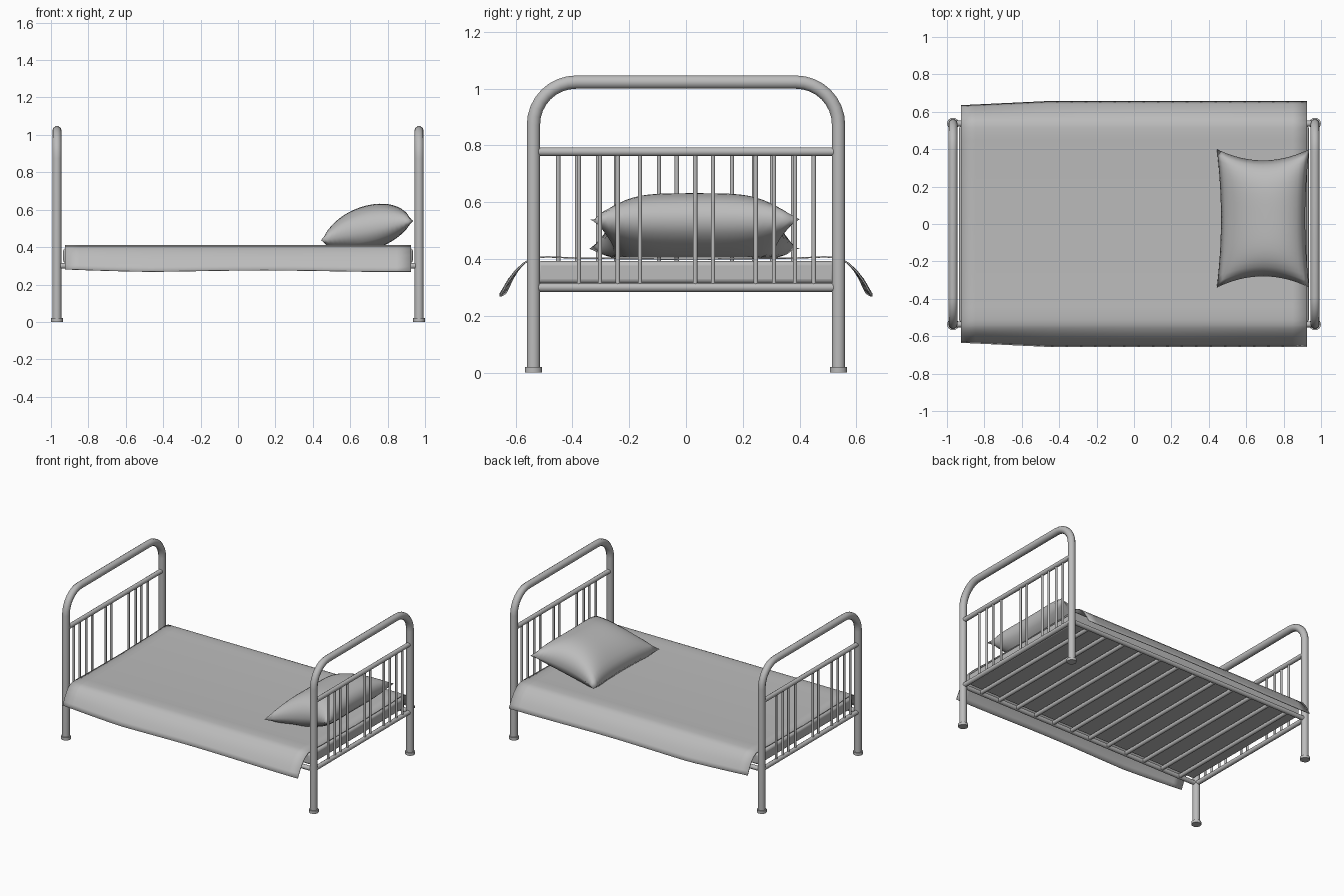
import bpy, bmesh, math
from mathutils import Vector

if "Cube" in bpy.data.objects:
    bpy.data.objects.remove(bpy.data.objects["Cube"])

grey = bpy.data.materials.new("plain grey")
grey.use_nodes = True
COLOUR = (0.5, 0.5, 0.5, 1)
grey.diffuse_color = COLOUR
grey.node_tree.nodes["Principled BSDF"].inputs["Base Color"].default_value = COLOUR


def finish(obj, angle=40):
    """Give the object its material and smooth shading."""
    obj.data.materials.clear()
    obj.data.materials.append(grey)
    bpy.ops.object.select_all(action="DESELECT")
    obj.select_set(True)
    bpy.context.view_layer.objects.active = obj
    bpy.ops.object.shade_smooth_by_angle(angle=math.radians(angle))
    return obj


def tubes(name, paths, radius):
    """Round tubes along one or more open paths, as one mesh."""
    curve = bpy.data.curves.new(name, "CURVE")
    curve.dimensions = "3D"
    curve.bevel_depth = radius
    curve.bevel_resolution = 3
    curve.use_fill_caps = True
    for path in paths:
        spline = curve.splines.new("POLY")
        spline.points.add(len(path) - 1)
        for point, co in zip(spline.points, path):
            point.co = (*co, 1)
    obj = bpy.data.objects.new(name, curve)
    bpy.context.collection.objects.link(obj)
    bpy.ops.object.select_all(action="DESELECT")
    obj.select_set(True)
    bpy.context.view_layer.objects.active = obj
    bpy.ops.object.convert(target="MESH")
    return finish(bpy.context.object)


def sheet(name, nu, nv, place):
    """Grid over u, v in -1..1, shaped by place(u, v)."""
    bm = bmesh.new()
    bmesh.ops.create_grid(bm, x_segments=nu, y_segments=nv, size=1)
    for v in bm.verts:
        v.co = place(v.co.x, v.co.y)
    mesh = bpy.data.meshes.new(name)
    bm.to_mesh(mesh)
    bm.free()
    obj = bpy.data.objects.new(name, mesh)
    bpy.context.collection.objects.link(obj)
    return obj


# End frames: arch, two rails, uneven spindles and feet
END_X, POST_Y, BEND = 0.968, 0.537, 0.15
SPINDLES = (-0.377, -0.303, -0.24, -0.162, 0.032, 0.095, 0.246, 0.31, 0.384, 0.45)


def arch(x):
    path = [(x, POST_Y, 0.01)]
    for start in (0, 90):
        side = 1 if start == 0 else -1
        for i in range(9):
            a = math.radians(start + 90 * i / 8)
            path.append((x, side * (POST_Y - BEND) + BEND * math.cos(a),
                         0.873 + BEND * math.sin(a)))
    return path + [(x, -POST_Y, 0.01)]


for side, end in ((1, "head"), (-1, "foot")):
    x = side * END_X
    tubes(end + "_arch", [arch(x)], 0.0245)
    tubes(end + "_rails", [[(x, -POST_Y, z), (x, POST_Y, z)] for z in (0.778, 0.3)], 0.016)
    tubes(end + "_spindles", [[(x, side * y, 0.3), (x, side * y, 0.778)] for y in SPINDLES], 0.008)
    tubes(end + "_feet", [[(x, y, 0), (x, y, 0.02)] for y in (-POST_Y, POST_Y)], 0.032)

# Side rails and slats
tubes("side_rails", [[(-END_X, y, 0.3), (END_X, y, 0.3)] for y in (-POST_Y, POST_Y)], 0.016)
slat_x = [-0.825 + 0.15 * i for i in range(12)]
tubes("slats", [[(x, -POST_Y, 0.3), (x, POST_Y, 0.3)] for x in slat_x], 0.014)

# Mattress
bpy.ops.mesh.primitive_cube_add(size=1, location=(0, 0, 0.354))
mattress = bpy.context.object
mattress.name = "mattress"
mattress.scale = (1.87, 1.05, 0.078)
bpy.ops.object.transform_apply(location=False, rotation=False, scale=True)
bevel = mattress.modifiers.new("soft_edges", "BEVEL")
bevel.width, bevel.segments = 0.015, 3
finish(mattress)

# Blanket hanging over both long sides
DROP = [(0, 0.399), (0.4, 0.404), (0.49, 0.408), (0.54, 0.403), (0.57, 0.386),
        (0.6, 0.358), (0.625, 0.325), (0.655, 0.272)]


def drape(u, v):
    t = abs(v) * (len(DROP) - 1)
    i = min(int(t), len(DROP) - 2)
    p = Vector(DROP[i]).lerp(Vector(DROP[i + 1]), t - i)
    hang = max(0, (abs(v) - 0.5) * 2)
    pull = max(0, -u - 0.5) * 2
    wave = 0.004 * math.sin(4 * u + 1)
    y = p.x - hang * 0.022 * pull
    return Vector((0.925 * u, math.copysign(y, v), p.y + hang * (0.01 * pull + wave)))


blanket = sheet("blanket", 24, 28, drape)
thick = blanket.modifiers.new("cloth", "SOLIDIFY")
thick.thickness, thick.offset = 0.005, 0
finish(blanket, 60)


# Pillow: two puffed halves meeting at a pinched seam, tilted up at the head
def pillow_half(sign, puff):
    def place(u, v):
        x = 0.69 + u * (0.247 - 0.022 * (1 - v * v))
        y = 0.03 + v * (0.37 - 0.06 * (1 - u * u))
        seam = 0.488 + 0.052 * u
        body = max(0, (1 - u * u) * (1 - v ** 4)) ** 0.55
        z = seam + sign * puff * body
        return Vector((x, y, max(z, 0.405)))
    return place


top = sheet("pillow", 20, 24, pillow_half(1, 0.135))
bottom = sheet("pillow_underside", 20, 24, pillow_half(-1, 0.11))
bottom.data.flip_normals()
bpy.ops.object.select_all(action="DESELECT")
top.select_set(True)
bottom.select_set(True)
bpy.context.view_layer.objects.active = top
bpy.ops.object.join()
weld = top.modifiers.new("seam", "WELD")
weld.merge_threshold = 0.0005
finish(top, 60)
